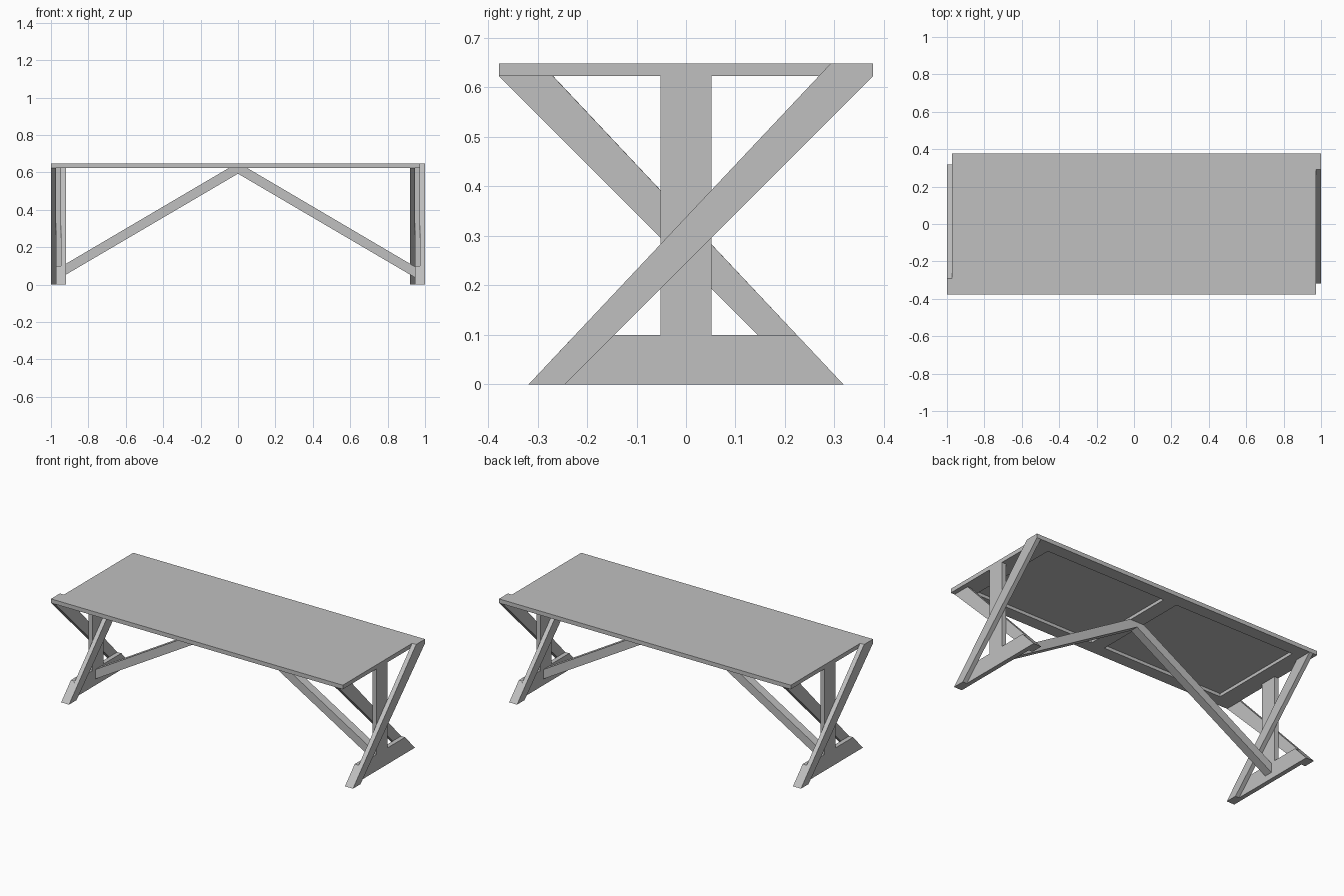
import bpy
import bmesh
from mathutils import Vector

cube = bpy.data.objects.get("Cube")
if cube:
    bpy.data.objects.remove(cube, do_unlink=True)

grey = bpy.data.materials.new("plain_grey")
grey.use_nodes = True
colour = (0.53, 0.53, 0.53, 1)
grey.diffuse_color = colour
grey.node_tree.nodes["Principled BSDF"].inputs["Base Color"].default_value = colour

TOP, UNDER = 0.648, 0.623          # table top and its underside
OUTER, MID, INNER, EDGE = 1.0, 0.973, 0.946, 0.92   # layers of each end frame


def finish(name, bm):
    bmesh.ops.recalc_face_normals(bm, faces=bm.faces)
    mesh = bpy.data.meshes.new(name)
    bm.to_mesh(mesh)
    bm.free()
    mesh.materials.append(grey)
    obj = bpy.data.objects.new(name, mesh)
    bpy.context.collection.objects.link(obj)
    return obj


def prism(name, points, offset):
    """Extrude a closed 3D outline along an offset."""
    bm = bmesh.new()
    face = bm.faces.new([bm.verts.new(p) for p in points])
    new = bmesh.ops.extrude_face_region(bm, geom=[face])["geom"]
    verts = [v for v in new if isinstance(v, bmesh.types.BMVert)]
    bmesh.ops.translate(bm, verts=verts, vec=Vector(offset))
    return finish(name, bm)


def end_board(name, outline, x0, x1, turn, flip=1):
    """Board lying in the plane of an end frame; turn=-1 rotates it to the far end."""
    pts = [(turn * x0, turn * flip * y, z) for y, z in outline]
    return prism(name, pts, (turn * (x1 - x0), 0, 0))


# Table top with two shallow panels sunk into the underside
bm = bmesh.new()
xs, ys = (-MID, -0.86, -0.045, 0.045, 0.86, MID), (-0.378, -0.302, 0.302, 0.378)
grid = [[bm.verts.new((x, y, UNDER)) for y in ys] for x in xs]
cells = {}
for i in range(len(xs) - 1):
    for j in range(len(ys) - 1):
        cells[i, j] = bm.faces.new((grid[i][j], grid[i][j + 1],
                                    grid[i + 1][j + 1], grid[i + 1][j]))
rim = [e for e in bm.edges if e.is_boundary]
made = bmesh.ops.extrude_edge_only(bm, edges=rim)["geom"]
bmesh.ops.translate(bm, verts=[v for v in made if isinstance(v, bmesh.types.BMVert)],
                    vec=(0, 0, TOP - UNDER))
bmesh.ops.contextual_create(bm, geom=[e for e in made if isinstance(e, bmesh.types.BMEdge)
                                      and e.is_boundary])
for key in ((1, 1), (3, 1)):
    out = bmesh.ops.extrude_face_region(bm, geom=[cells[key]])["geom"]
    bmesh.ops.translate(bm, verts=[v for v in out if isinstance(v, bmesh.types.BMVert)],
                        vec=(0, 0, 0.019))
    if cells[key].is_valid:
        bmesh.ops.delete(bm, geom=[cells[key]], context="FACES_ONLY")
finish("table_top", bm)

# End frames: crossing tapered braces, a post and a foot board
outer_brace = [(-0.318, 0), (-0.245, 0), (0.378, UNDER), (0.378, TOP), (0.292, TOP)]
inner_brace = [(-0.318, 0), (-0.245, 0), (0.378, UNDER), (0.269, UNDER)]
foot = [(-0.318, 0), (0.318, 0), (0.224, 0.1), (-0.224, 0.1)]
post = [(-0.052, 0.1), (0.052, 0.1), (0.052, UNDER), (-0.052, UNDER)]
for side, turn in (("left", 1), ("right", -1)):
    end_board(side + "_outer_brace", outer_brace, MID, OUTER, turn)
    end_board(side + "_inner_brace", inner_brace, EDGE, INNER, turn, -1)
    end_board(side + "_foot_board", foot, INNER, MID, turn)
    end_board(side + "_post", post, INNER, MID, turn)

    # Long strut from the foot to the middle of the top
    strut = [(0, UNDER), (0.05, UNDER), (INNER, 0.096), (INNER, 0.038), (0, 0.593)]
    prism(side + "_strut", [(turn * x, -0.026, z) for x, z in strut], (0, 0.052, 0))
